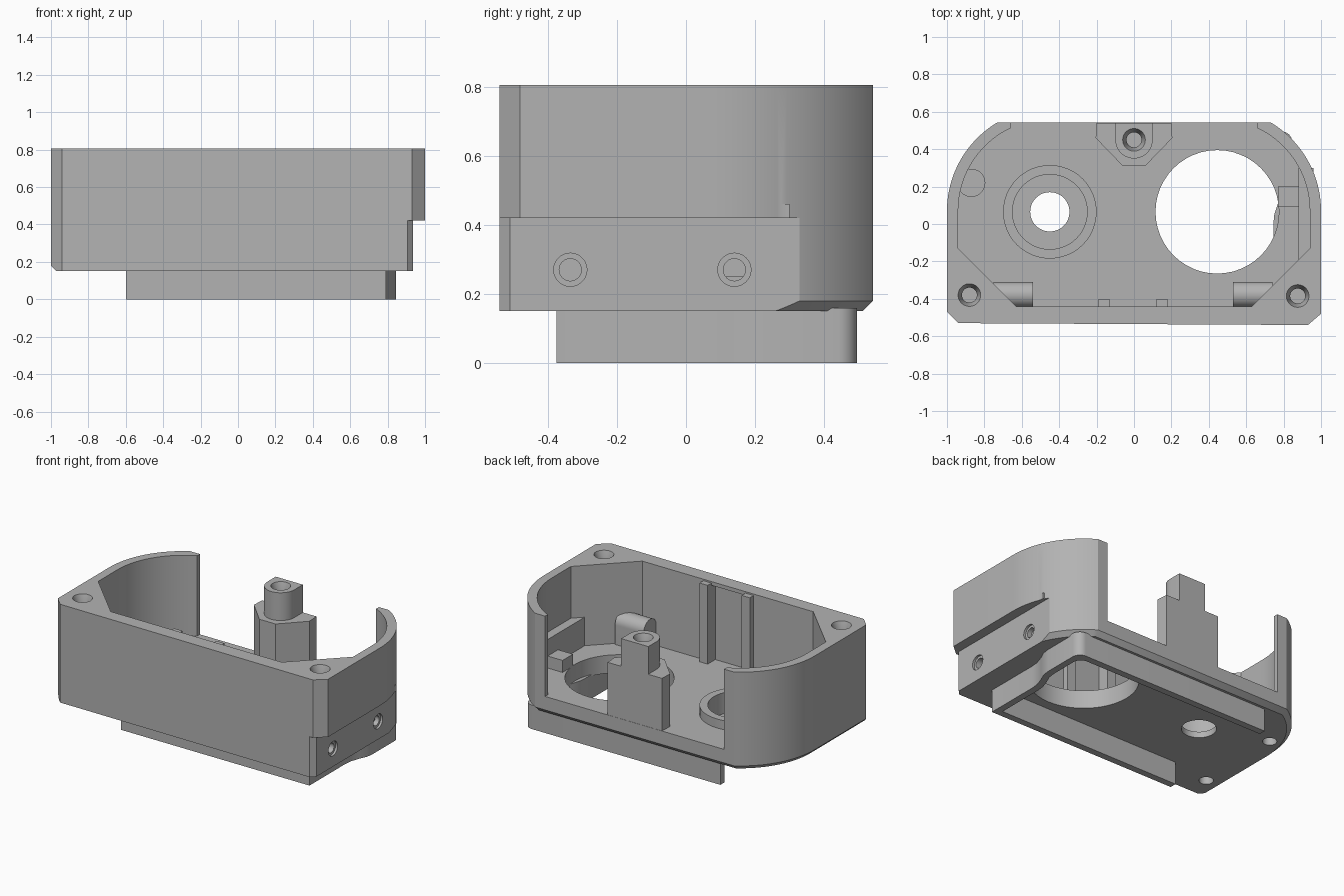
import bpy, bmesh, math
from mathutils import Matrix

if "Cube" in bpy.data.objects:
    bpy.data.objects.remove(bpy.data.objects["Cube"], do_unlink=True)

grey = bpy.data.materials.new("plain_grey")
grey.use_nodes = True
GREY = (0.45, 0.45, 0.45, 1)
grey.diffuse_color = GREY
grey.node_tree.nodes["Principled BSDF"].inputs["Base Color"].default_value = GREY


def finish(name, bm):
    bmesh.ops.recalc_face_normals(bm, faces=bm.faces[:])
    mesh = bpy.data.meshes.new(name)
    bm.to_mesh(mesh)
    bm.free()
    mesh.materials.append(grey)
    obj = bpy.data.objects.new(name, mesh)
    bpy.context.collection.objects.link(obj)
    return obj


def prism(name, outline, z0, z1, chamfer=0):
    """Extrude a plan outline; optionally chamfer its lower rim except the front."""
    bm = bmesh.new()
    base = bm.faces.new([bm.verts.new((x, y, z0)) for x, y in outline])
    rim = [e for e in base.edges if max(v.co.y for v in e.verts) > -0.45]
    top = bmesh.ops.extrude_face_region(bm, geom=[base], use_keep_orig=True)
    for v in top["geom"]:
        if isinstance(v, bmesh.types.BMVert):
            v.co.z = z1
    bmesh.ops.recalc_face_normals(bm, faces=bm.faces[:])
    if chamfer:
        bmesh.ops.bevel(bm, geom=rim, offset=chamfer, segments=1, affect='EDGES')
    return finish(name, bm)


def box(name, x0, x1, y0, y1, z0, z1):
    return prism(name, [(x0, y0), (x1, y0), (x1, y1), (x0, y1)], z0, z1)


def cyl(name, center, r, depth, along_x=False, r_top=None):
    """Cylinder or cone about its centre."""
    bm = bmesh.new()
    turn = Matrix.Rotation(math.pi / 2, 4, 'Y') if along_x else Matrix()
    bmesh.ops.create_cone(bm, cap_ends=True, segments=48, radius1=r,
                          radius2=r if r_top is None else r_top, depth=depth,
                          matrix=Matrix.Translation(center) @ turn)
    return finish(name, bm)


def hole(name, x, y, r, z0, z1, r_top=None):
    return cyl(name, (x, y, (z0 + z1) / 2), r, z1 - z0, r_top=r_top)


def cut(target, *cutters):
    for c in cutters:
        combine(target, c, 'DIFFERENCE')


def combine(target, other, operation):
    mod = target.modifiers.new("shape", 'BOOLEAN')
    mod.operation, mod.object, mod.solver = operation, other, 'EXACT'
    bpy.context.view_layer.objects.active = target
    bpy.ops.object.modifier_apply(modifier=mod.name)
    bpy.data.objects.remove(other, do_unlink=True)


def arc(cx, cy, r, a0, a1, n=20):
    return [(cx + r * math.cos(math.radians(a0 + (a1 - a0) * i / n)),
             cy + r * math.sin(math.radians(a0 + (a1 - a0) * i / n))) for i in range(n + 1)]


FLOOR, TOP, BASE = 0.27, 0.805, 0.15
CX, CY = 0.45, 0.07

# Housing shell: rounded rear corners, chamfered front corners
outer = ([(-1, -0.47), (-0.94, -0.53), (0.93, -0.54), (1, -0.48)]
         + arc(CX, CY, 0.55, 0, 59) + arc(-CX, CY, 0.55, 121, 180))
housing = prism("housing", outer, BASE, TOP, 0.03)

# Inner cavity, open at the rear
inner = ([(-0.63, -0.44), (0.63, -0.44), (0.94, -0.13)]
         + arc(CX, CY, 0.49, 0, 64.6) + [(0.66, 0.7), (-0.66, 0.7)]
         + arc(-CX, CY, 0.49, 115.4, 180) + [(-0.94, -0.13)])
cut(housing, prism("cavity", inner, FLOOR, 1))

# Thickened lower side wall, added before its outside recess is cut
combine(housing, box("side_ledge", 0.88, 0.96, -0.25, 0.3, 0.2, 0.46), 'UNION')
cut(housing, prism("side_recess", [(0.935, 0.5), (0.935, -0.51), (0.88, -0.565),
                                   (1.1, -0.6), (1.1, 0.5)], 0, 0.42))

# Raised collar round the small floor hole
combine(housing, hole("collar", -CX, 0.065, 0.25, 0.2, 0.33), 'UNION')
cut(housing, hole("collar_recess", -CX, 0.065, 0.2, 0.19, 0.5),
    hole("small_hole", -CX, 0.065, 0.105, 0, 0.5),
    hole("large_hole", 0.445, 0.065, 0.33, 0, 0.5))

# Corner screw holes and blind holes underneath
for x, y in ((-0.88, -0.38), (0.875, -0.385)):
    cut(housing, hole("screw_sink", x, y, 0.04, 0.74, 0.81, 0.062),
        hole("screw_hole", x, y, 0.04, 0.5, 0.78))
for x, y in ((-0.88, -0.38), (-0.87, 0.22)):
    cut(housing, hole("under_hole", x, y, 0.043, 0.1, 0.24))

# Side screw holes with shallow counterbores
for y in (-0.335, 0.14):
    cut(housing, cyl("side_hole", (0.93, y, 0.27), 0.032, 0.12, True),
        cyl("side_sink", (0.95, y, 0.27), 0.048, 0.06, True))

# Front wall slot between two ribs
cut(housing, box("front_slot", -0.13, 0.12, -0.48, -0.4, FLOOR, 0.78))
for name, x in (("slot_rib_right", -0.19), ("slot_rib_left", 0.12)):
    box(name, x, x + 0.06, -0.45, -0.4, FLOOR - 0.02, TOP - 0.01)

# Round-topped bosses in the front corners
for name, x in (("front_boss_right", -0.75), ("front_boss_left", 0.53)):
    boss = box(name, x, x + 0.21, -0.45, -0.31, FLOOR - 0.02, 0.4)
    combine(boss, cyl("boss_top", (x + 0.105, -0.378, 0.4), 0.068, 0.21, True), 'UNION')

# Small side bracket and floor stud
box("side_bracket", 0.77, 0.89, 0.09, 0.2, FLOOR - 0.02, 0.35)
hole("floor_stud", -0.87, 0.22, 0.075, FLOOR - 0.02, 0.31)

# Rear stepped screw post
post = prism("rear_post", [(-0.2, 0.54), (-0.205, 0.46), (-0.06, 0.31), (0.06, 0.31),
                           (0.205, 0.46), (0.2, 0.54)], 0.2, 0.62)
combine(post, prism("post_tower", [(0.1, 0.54)] + arc(0, 0.45, 0.1, 0, -180)
                    + [(-0.1, 0.54)], 0.5, TOP), 'UNION')
cut(post, hole("post_sink", 0, 0.45, 0.04, 0.74, 0.81, 0.062),
    hole("post_hole", 0, 0.45, 0.04, 0.5, 0.78))


# Underside skirt: a thin wall wrapping three sides, open at one end
def skirt_path(t):
    bend = [(0.79, 0), (0.795, 0.05), (0.815, 0.11), (0.838, 0.16), (0.845, 0.21)]
    return ([(-0.6, -0.375 + t), (0.79 - t, -0.375 + t)] + [(x - t, y) for x, y in bend]
            + arc(0.79 - t, 0.44 - t, 0.055, 0, 90, 8) + [(-0.6, 0.495 - t)])


prism("underside_skirt", skirt_path(0) + skirt_path(0.045)[::-1], 0, BASE + 0.01)

# Smooth curves, sharp corners
for obj in list(bpy.context.collection.objects):
    if obj.type == 'MESH' and grey.name in obj.data.materials:
        bpy.ops.object.select_all(action='DESELECT')
        obj.select_set(True)
        bpy.context.view_layer.objects.active = obj
        bpy.ops.object.shade_smooth_by_angle(angle=math.radians(25))
